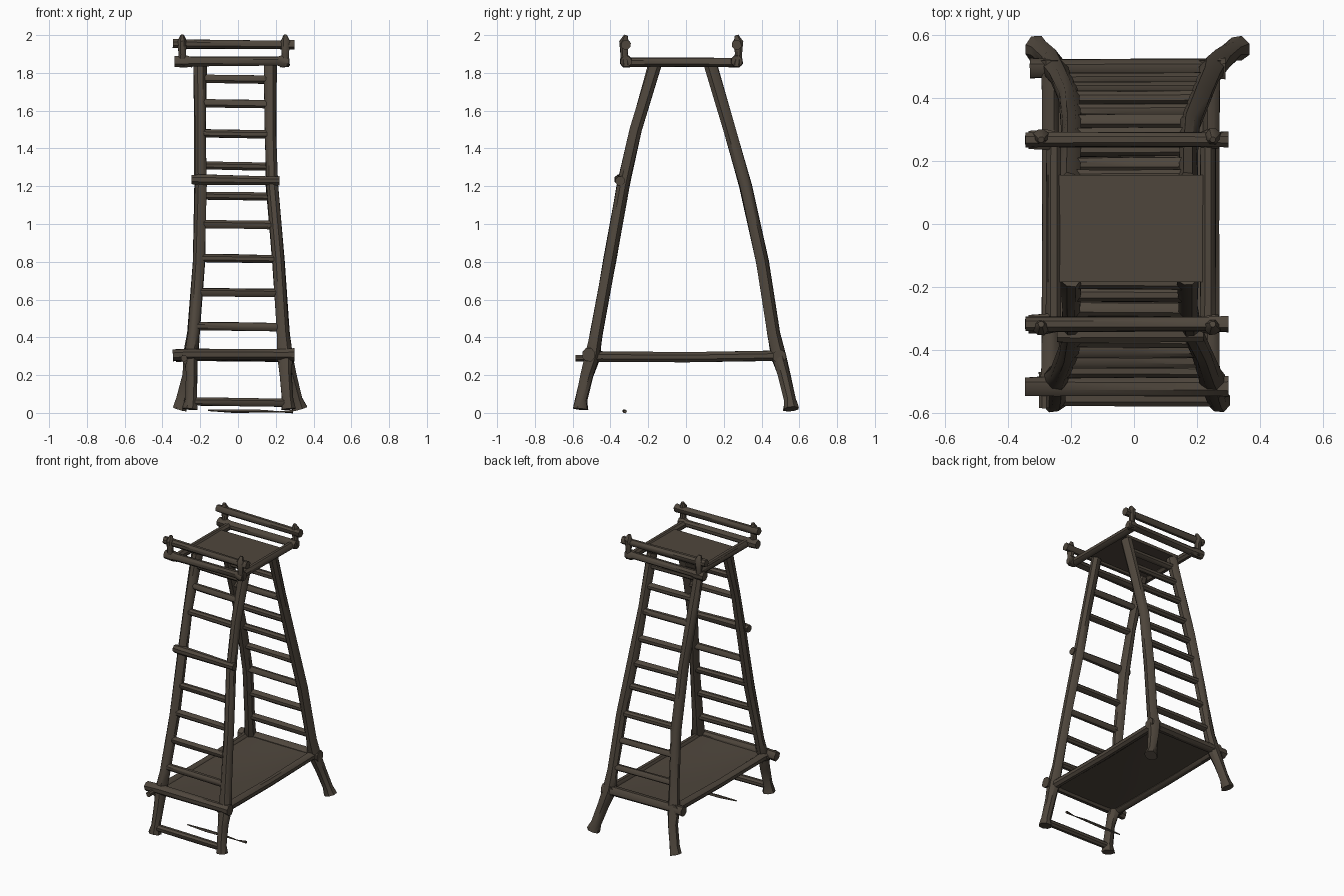
import bpy, bmesh, math, random
from mathutils import Vector

random.seed(4)
cube = bpy.data.objects.get("Cube")
if cube:
    bpy.data.objects.remove(cube, do_unlink=True)

wood = bpy.data.materials.new("weathered wood")
wood.use_nodes = True
COLOR = (0.078, 0.062, 0.046, 1)
wood.diffuse_color = COLOR
shader = wood.node_tree.nodes["Principled BSDF"]
shader.inputs["Base Color"].default_value = COLOR
shader.inputs["Roughness"].default_value = 0.9


def finish(name, bm):
    bmesh.ops.recalc_face_normals(bm, faces=bm.faces)
    mesh = bpy.data.meshes.new(name)
    bm.to_mesh(mesh)
    bm.free()
    mesh.materials.append(wood)
    obj = bpy.data.objects.new(name, mesh)
    bpy.context.collection.objects.link(obj)
    bpy.ops.object.select_all(action='DESELECT')
    obj.select_set(True)
    bpy.context.view_layer.objects.active = obj
    bpy.ops.object.shade_smooth_by_angle(angle=math.radians(40))
    return obj


def log(name, points, radii, sides=8, rough=0.08):
    """Closed round log along a path, slightly uneven like a cut branch."""
    pts = [Vector(p) for p in points]
    if not isinstance(radii, (list, tuple)):
        radii = [radii] * len(pts)
    bm = bmesh.new()
    rings = []
    for i, p in enumerate(pts):
        along = (pts[min(i + 1, len(pts) - 1)] - pts[max(i - 1, 0)]).normalized()
        ref = Vector((0, 1, 0)) if abs(along.y) < 0.8 else Vector((0, 0, 1))
        u = along.cross(ref).normalized()
        v = along.cross(u)
        ring = []
        for k in range(sides):
            a = math.tau * (k + 0.5) / sides
            r = radii[i] * (1 + random.uniform(-rough, rough))
            ring.append(bm.verts.new(p + (u * math.cos(a) + v * math.sin(a)) * r))
        rings.append(ring)
    for lower, upper in zip(rings, rings[1:]):
        for k in range(sides):
            n = (k + 1) % sides
            bm.faces.new((lower[k], lower[n], upper[n], upper[k]))
    bm.faces.new(rings[0])
    bm.faces.new(rings[-1])
    return finish(name, bm)


def board(name, x0, x1, y0, y1, z, thick, sag=0.0):
    """Thin deck whose middle can sag a little."""
    bm = bmesh.new()
    bmesh.ops.create_grid(bm, x_segments=8, y_segments=8, size=0.5)
    for v in bm.verts:
        dip = sag * (1 - 4 * v.co.x ** 2) * (1 - 4 * v.co.y ** 2)
        v.co = ((x0 + x1) / 2 + v.co.x * (x1 - x0),
                (y0 + y1) / 2 + v.co.y * (y1 - y0), z - dip)
    skin = bmesh.ops.extrude_face_region(bm, geom=bm.faces[:])
    for v in skin["geom"]:
        if isinstance(v, bmesh.types.BMVert):
            v.co.z -= thick
    return finish(name, bm)


def sample(profile, z):
    """Interpolate a leg path (x, y, z) at a height."""
    for a, b in zip(profile, profile[1:]):
        if z <= b[2]:
            return Vector(a).lerp(Vector(b), (z - a[2]) / (b[2] - a[2]))
    return Vector(profile[-1])


# Legs: bowed poles with flared feet
LEG_Z = (0.02, 0.07, 0.2, 0.3, 0.42, 0.8, 1.2, 1.5, 1.84)
LEFT_X = (0.27, 0.265, 0.255, 0.25, 0.24, 0.215, 0.18, 0.172, 0.172)
RIGHT_X = (-0.255, -0.25, -0.245, -0.25, -0.235, -0.208, -0.197, -0.2, -0.2)
FRONT_Y = (-0.56, -0.555, -0.525, -0.495, -0.475, -0.405, -0.335, -0.267, -0.165)
BACK_Y = (0.555, 0.55, 0.52, 0.49, 0.465, 0.405, 0.315, 0.23, 0.13)
LEG_R = (0.042, 0.032, 0.034, 0.042, 0.034, 0.034, 0.035, 0.033, 0.035)
legs = {}
for end, ys in (("front", FRONT_Y), ("back", BACK_Y)):
    for side, xs in (("left", LEFT_X), ("right", RIGHT_X)):
        splay = 1 if side == "left" else -1
        path = []
        for x, y, z in zip(xs, ys, LEG_Z):
            if end == "back" and z < 0.3:
                x += splay * 0.2 * (0.3 - z)
            path.append((x, y, z))
        legs[end, side] = path
        log(f"{end}_{side}_leg", path, LEG_R, 8, 0.12)

# Ladder rungs between each pair of legs
RUNGS = {
    "front": (0.06, 0.46, 0.64, 0.82, 1.0, 1.48, 1.64, 1.77),
    "back": (0.46, 0.64, 0.82, 1.0, 1.15, 1.31, 1.48, 1.64, 1.77),
}
for end, heights in RUNGS.items():
    for i, z in enumerate(heights):
        a = sample(legs[end, "right"], z)
        b = sample(legs[end, "left"], z - 0.006)
        log(f"{end}_rung_{i + 1}", (a, a.lerp(b, 0.5), b), 0.023)

# Wider lashed rung on the outside of the front ladder
log("front_outer_rung", ((-0.245, -0.35, 1.235), (-0.2, -0.35, 1.235),
                         (0.17, -0.35, 1.228), (0.22, -0.35, 1.228)),
    (0.026, 0.03, 0.025, 0.026))

# Lower deck with its frame of logs
board("lower_deck", -0.27, 0.25, -0.52, 0.51, 0.312, 0.018, 0.02)
log("front_lower_beam", ((-0.345, -0.515, 0.305), (-0.25, -0.515, 0.31),
                         (0.25, -0.515, 0.308), (0.3, -0.515, 0.308)),
    (0.032, 0.034, 0.032, 0.036))
log("back_lower_beam", ((-0.33, 0.495, 0.3), (-0.25, 0.495, 0.303),
                        (0.25, 0.495, 0.3), (0.29, 0.495, 0.3)),
    (0.034, 0.032, 0.032, 0.036))
for side, x in (("left", 0.245), ("right", -0.265)):
    log(f"{side}_lower_beam", ((x, -0.53, 0.295), (x, -0.45, 0.298),
                               (x, 0.0, 0.295), (x, 0.45, 0.302), (x, 0.52, 0.302)),
        (0.038, 0.029, 0.028, 0.029, 0.04))
log("right_front_peg", ((-0.285, -0.585, 0.29), (-0.285, -0.47, 0.292)), 0.018)

# Upper deck leaving a climbing gap at both ends
board("upper_deck", -0.275, 0.25, -0.185, 0.155, 1.872, 0.02)
for side, x in (("left", 0.235), ("right", -0.255)):
    log(f"{side}_upper_beam", ((x, -0.33, 1.855), (x, 0.0, 1.857), (x, 0.28, 1.855)), 0.026)

# End beams, posts and handrails of the upper deck
for end, y in (("front", -0.318), ("back", 0.268)):
    log(f"{end}_upper_beam", ((-0.335, y, 1.86), (-0.275, y, 1.86), (-0.25, y, 1.86),
                              (0.21, y, 1.862), (0.235, y, 1.862), (0.27, y, 1.862)),
        (0.03, 0.034, 0.026, 0.025, 0.034, 0.03))
    log(f"{end}_handrail", ((-0.345, y, 1.955), (-0.265, y, 1.953),
                            (0.225, y, 1.948), (0.3, y, 1.948)),
        (0.025, 0.026, 0.024, 0.027))
    for side, x in (("left", 0.25), ("right", -0.295)):
        out = math.copysign(0.01, y)
        log(f"{end}_{side}_rail_post", ((x, y, 1.84), (x, y + out, 1.9),
                                        (x, y + out, 1.965), (x, y, 2.0)),
            (0.026, 0.02, 0.026, 0.01))

# Splintered stick lying on the ground
log("ground_splinter", ((-0.16, -0.33, 0.014), (-0.02, -0.328, 0.01),
                        (0.13, -0.326, 0.01), (0.22, -0.326, 0.006)),
    (0.004, 0.01, 0.008, 0.003), 5)
log("ground_chip", ((0.22, -0.326, 0.006), (0.29, -0.322, 0.008)), (0.003, 0.01), 5)
